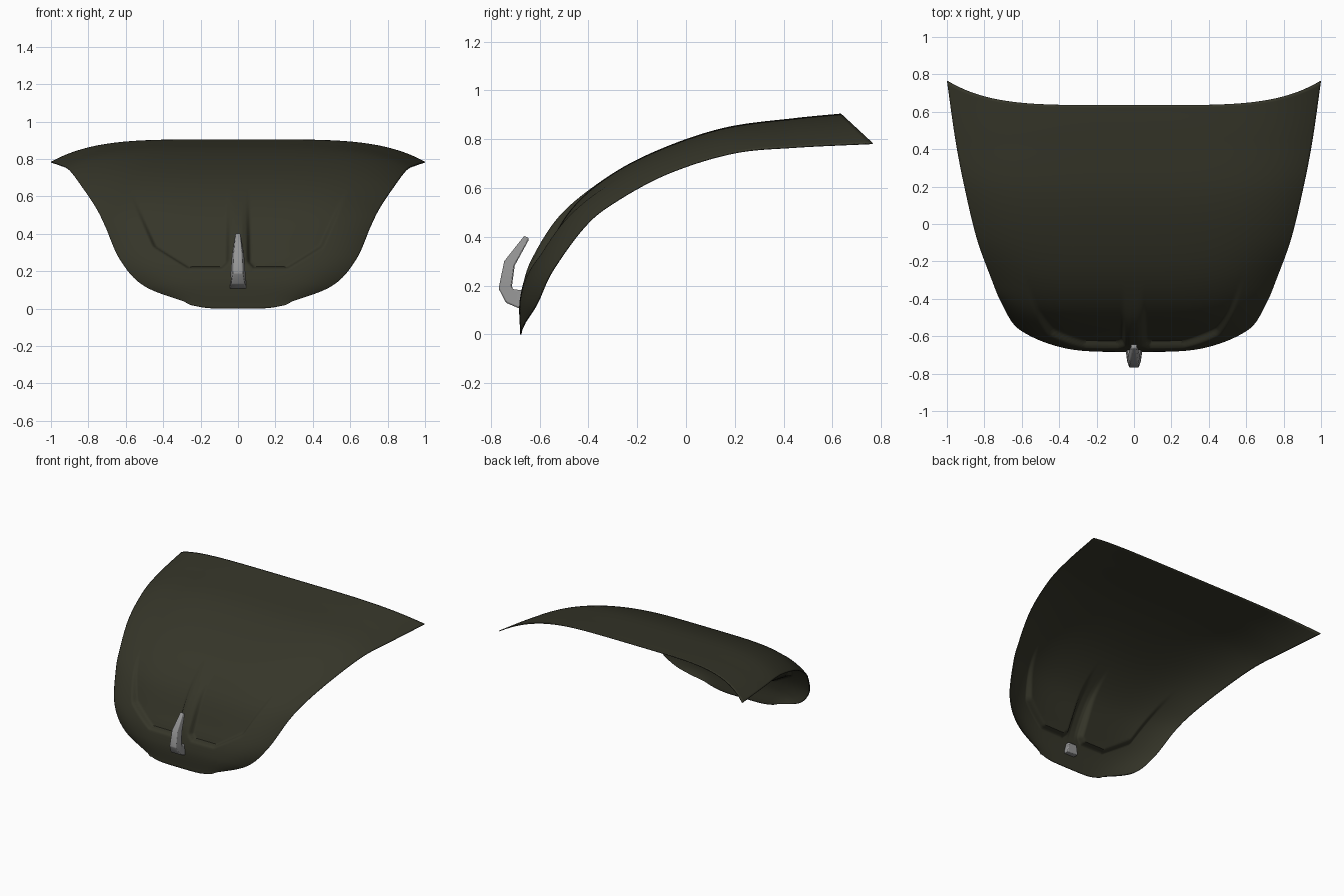
import bpy, bmesh, math
from mathutils import Vector

if "Cube" in bpy.data.objects:
    bpy.data.objects.remove(bpy.data.objects["Cube"])


def material(name, rgb):
    m = bpy.data.materials.new(name)
    m.diffuse_color = (*rgb, 1)
    m.use_nodes = True
    m.node_tree.nodes["Principled BSDF"].inputs["Base Color"].default_value = m.diffuse_color
    return m


def make_object(name, bm, mat):
    me = bpy.data.meshes.new(name)
    bm.to_mesh(me)
    bm.free()
    me.materials.append(mat)
    ob = bpy.data.objects.new(name, me)
    bpy.context.collection.objects.link(ob)
    for o in bpy.context.selected_objects:
        o.select_set(False)
    ob.select_set(True)
    bpy.context.view_layer.objects.active = ob
    return ob


def spline(pts, t):
    """Catmull-Rom point at t in 0..1."""
    n = len(pts) - 1
    i = min(int(t * n), n - 1)
    f = t * n - i
    b, c = Vector(pts[i]), Vector(pts[i + 1])
    a = Vector(pts[i - 1]) if i > 0 else 2 * b - c
    d = Vector(pts[i + 2]) if i + 2 <= n else 2 * c - b
    return 0.5 * (2 * b + (c - a) * f + (2 * a - 5 * b + 4 * c - d) * f * f
                  + (3 * b - a - 3 * c + d) * f ** 3)


def smooth(t):
    t = max(0.0, min(1.0, t))
    return t * t * (3 - 2 * t)


olive = material("dark olive paint", (0.036, 0.036, 0.022))
steel = material("grey metal", (0.3, 0.3, 0.3))

# Hood: rows lofted between the centre line and the side edge
centre = [(0, -.68, .0), (0, -.68, .15), (0, -.63, .30), (0, -.50, .50), (0, -.30, .66),
          (0, -.08, .77), (0, .17, .85), (0, .45, .887), (0, .635, .905)]
edge = [(.25, -.676, .025), (.5, -.615, .12), (.63, -.55, .26), (.71, -.42, .44),
        (.76, -.30, .54), (.84, -.08, .66), (.905, .19, .745), (.955, .45, .77),
        (1.0, .765, .785)]

# Pressed panel outline in front view (half): bounding lines, inside on the left
outline = [(.037, .62), (.042, .25), (.08, .21), (.27, .21), (.46, .33), (.585, .61)]


def panel_depth(x, z):
    x = abs(x)
    d = 9.0
    for (x0, z0), (x1, z1) in zip(outline, outline[1:]):
        ln = math.hypot(x1 - x0, z1 - z0)
        d = min(d, ((x1 - x0) * (z - z0) - (z1 - z0) * (x - x0)) / ln)
    return smooth(d / .028) * smooth((.66 - z) / .36) * .036


ROWS, COLS = 110, 180
bm = bmesh.new()
grid = []
for i in range(ROWS + 1):
    c, e = spline(centre, i / ROWS), spline(edge, i / ROWS)
    row = []
    for j in range(COLS + 1):
        s = 2 * j / COLS - 1
        f = abs(s) ** 4.6
        row.append(bm.verts.new((e.x * s, c.y + (e.y - c.y) * f, c.z + (e.z - c.z) * f)))
    grid.append(row)
for i in range(ROWS):
    for j in range(COLS):
        bm.faces.new((grid[i][j], grid[i][j + 1], grid[i + 1][j + 1], grid[i + 1][j]))
bm.normal_update()
# press the two panels inwards and raise the centre rib slightly
moves = []
for v in bm.verts:
    rib = .006 * smooth((.04 - abs(v.co.x)) / .02) * smooth((.62 - v.co.z) / .2) * smooth((v.co.z - .2) / .1)
    moves.append((v, v.normal * (rib - panel_depth(v.co.x, v.co.z))))
for v, m in moves:
    v.co += m
hood = make_object("hood_panel", bm, olive)
sol = hood.modifiers.new("sheet", 'SOLIDIFY')
sol.thickness = .006
sol.offset = -1
bpy.ops.object.shade_smooth_by_angle(angle=math.radians(50))

# Handle: tapered hook, (outer y, z), (inner y, z), half widths outer / inner
stations = [((-.64, .105), (-.64, .18), .045, .036),
            ((-.68, .105), (-.68, .182), .045, .034),
            ((-.738, .130), (-.71, .185), .036, .040),
            ((-.768, .188), (-.713, .20), .026, .040),
            ((-.745, .300), (-.702, .282), .022, .034),
            ((-.662, .405), (-.642, .392), .012, .016)]
bm = bmesh.new()
rings = []
for (oy, oz), (iy, iz), wo, wi in stations:
    o, n = Vector((0, oy, oz)), Vector((0, iy, iz))
    ring = []
    for x, p in ((-wi, n), (-wo, o), (wo, o), (wi, n)):
        ring.append(bm.verts.new((x, p.y, p.z)))
    rings.append(ring)
for a, b in zip(rings, rings[1:]):
    for k in range(4):
        m = (k + 1) % 4
        bm.faces.new((a[k], a[m], b[m], b[k]))
bm.faces.new(rings[0])
bm.faces.new(rings[-1])
bmesh.ops.recalc_face_normals(bm, faces=bm.faces[:])
handle = make_object("hood_handle", bm, steel)
bev = handle.modifiers.new("soft_edges", 'BEVEL')
bev.width = .006
bev.segments = 2
bpy.ops.object.shade_smooth_by_angle(angle=math.radians(50))
